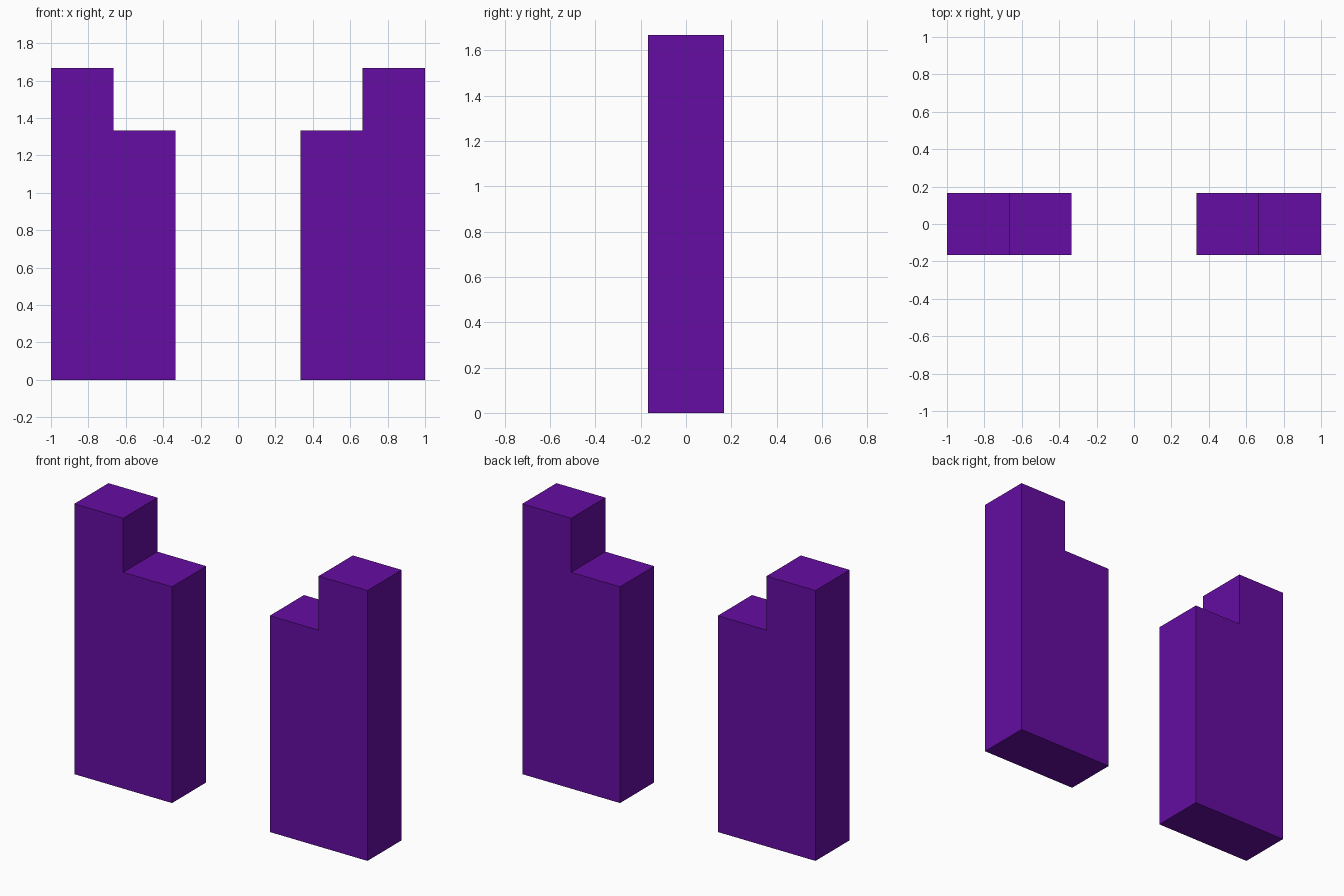
import bpy, bmesh

if "Cube" in bpy.data.objects:
    bpy.data.objects.remove(bpy.data.objects["Cube"])

U = 1 / 3  # the whole model sits on a grid of thirds

purple = bpy.data.materials.new("deep purple")
purple.diffuse_color = (0.13, 0.004, 0.36, 1)
purple.use_nodes = True
purple.node_tree.nodes["Principled BSDF"].inputs["Base Color"].default_value = purple.diffuse_color


def stepped_tower(name, side):
    """Extrude a stepped front profile through the depth; side is -1 or 1."""
    profile = [(1, 0), (3, 0), (3, 5), (2, 5), (2, 4), (1, 4)]
    bm = bmesh.new()
    face = bm.faces.new([bm.verts.new((side * x * U, -U / 2, z * U)) for x, z in profile])
    ext = bmesh.ops.extrude_face_region(bm, geom=[face])
    verts = [g for g in ext["geom"] if isinstance(g, bmesh.types.BMVert)]
    bmesh.ops.translate(bm, verts=verts, vec=(0, U, 0))
    bmesh.ops.recalc_face_normals(bm, faces=bm.faces)
    mesh = bpy.data.meshes.new(name)
    bm.to_mesh(mesh)
    bm.free()
    mesh.materials.append(purple)
    bpy.context.collection.objects.link(bpy.data.objects.new(name, mesh))


# Mirrored pair, taller step on the outside
stepped_tower("left_tower", -1)
stepped_tower("right_tower", 1)
